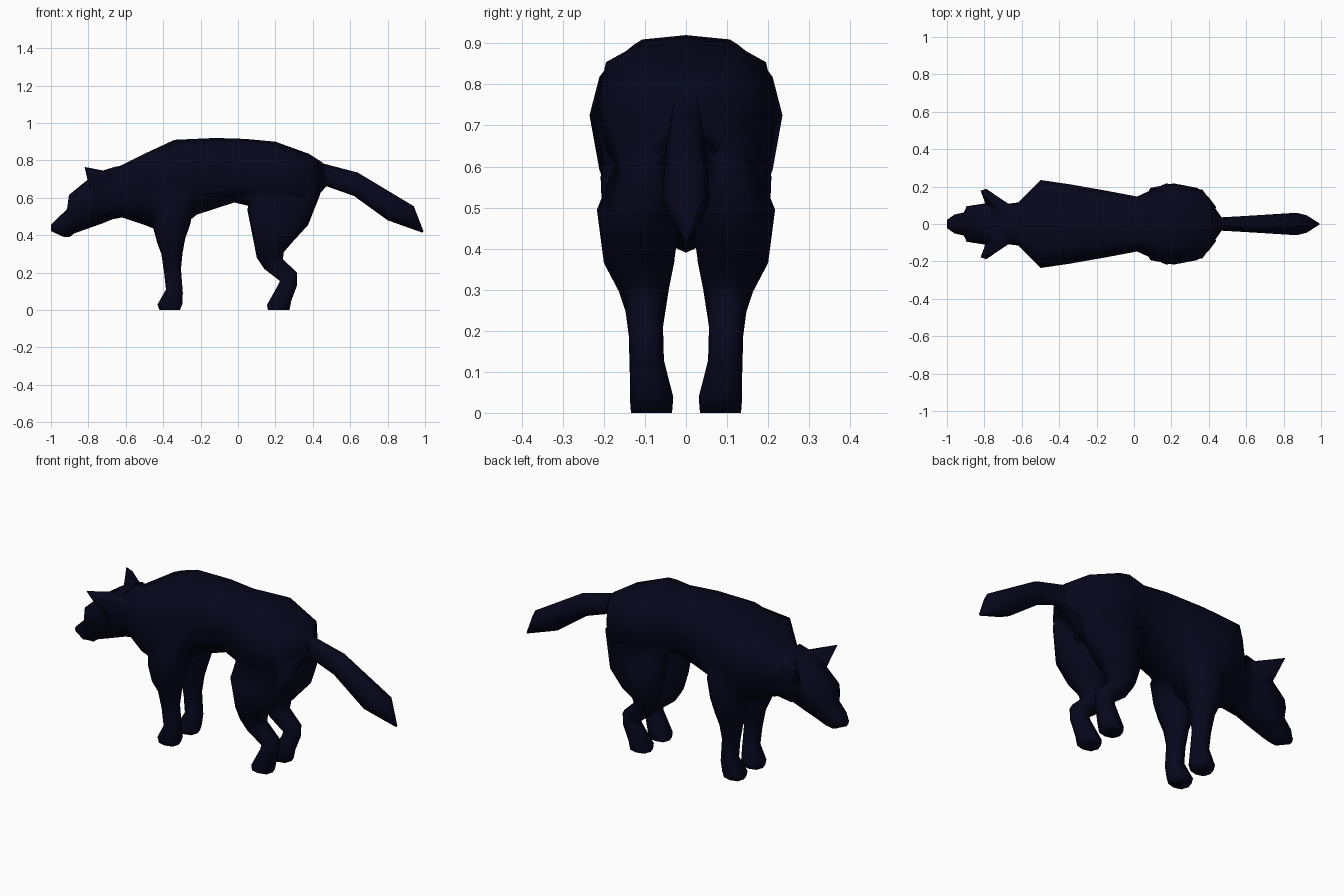
import bpy, bmesh
from math import sin, cos, pi, radians, copysign
from mathutils import Vector

cube = bpy.data.objects.get("Cube")
if cube:
    bpy.data.objects.remove(cube)

# Single dark fur colour
fur = bpy.data.materials.new("midnight_fur")
fur.use_nodes = True
fur.diffuse_color = (0.002, 0.002, 0.012, 1)
fur.node_tree.nodes["Principled BSDF"].inputs["Base Color"].default_value = fur.diffuse_color


def activate(obj):
    bpy.ops.object.select_all(action='DESELECT')
    obj.select_set(True)
    bpy.context.view_layer.objects.active = obj


def finish(name, bm, mirror):
    bmesh.ops.recalc_face_normals(bm, faces=bm.faces)
    mesh = bpy.data.meshes.new(name)
    bm.to_mesh(mesh)
    bm.free()
    mesh.materials.append(fur)
    obj = bpy.data.objects.new(name, mesh)
    bpy.context.collection.objects.link(obj)
    if mirror:
        mod = obj.modifiers.new("Mirror", 'MIRROR')
        mod.use_axis = (False, True, False)
    return obj


def power(v):
    return copysign(abs(v) ** 0.75, v)


def loft(name, sections, sides=8, lift=0.0, mirror=False):
    """Skin rounded rings; a section is (edge x, z), (opposite edge x, z), y centre,
    half width and optionally its own lift of the widest point."""
    bm = bmesh.new()
    rings = []
    for a, b, yc, hw, *own in sections:
        up = own[0] if own else lift
        a, b = Vector((a[0], yc, a[1])), Vector((b[0], yc, b[1]))
        mid, half = (a + b) / 2, (a - b) / 2
        ring = []
        for i in range(sides):
            t = 2 * pi * i / sides
            p = mid + half * (power(sin(t)) + up * cos(t) ** 2)
            p.y += hw * power(cos(t))
            ring.append(bm.verts.new(p))
        rings.append(ring)
    for r, s in zip(rings, rings[1:]):
        for i in range(sides):
            j = (i + 1) % sides
            bm.faces.new((r[i], r[j], s[j], s[i]))
    bm.faces.new(rings[0])
    bm.faces.new(rings[-1])
    return finish(name, bm, mirror)


# Torso from neck to tail root
body = loft("body", [
    ((-.70, .75), (-.70, .48), 0, .105),
    ((-.62, .775), (-.62, .495), 0, .115),
    ((-.50, .835), (-.50, .455), 0, .235, .42),
    ((-.34, .91), (-.36, .40), 0, .213),
    ((-.12, .92), (-.22, .51), 0, .18),
    ((.04, .915), (-.02, .575), 0, .147),
    ((.20, .90), (.13, .54), 0, .217),
    ((.38, .835), (.35, .52), 0, .183, .1),
    ((.45, .79), (.475, .665), 0, .04),
], sides=12, lift=.2)

# Head with brow step and tapered muzzle
head = loft("head", [
    ((-.65, .768), (-.66, .49), 0, .11),
    ((-.725, .745), (-.72, .465), 0, .113),
    ((-.80, .70), (-.79, .44), 0, .11),
    ((-.904, .615), (-.875, .41), 0, .095),
    ((-.914, .54), (-.90, .39), 0, .062),
    ((-.975, .48), (-.93, .39), 0, .05),
    ((-1.0, .455), (-1.0, .422), 0, .022),
], lift=.35)

# Broad pointed ears
bm = bmesh.new()
for co in [(-.795, .11, .65), (-.66, .10, .72), (-.70, .05, .742),
           (-.73, .105, .63), (-.82, .178, .765), (-.79, .188, .745)]:
    bm.verts.new(co)
bmesh.ops.convex_hull(bm, input=bm.verts)
ears = finish("ears", bm, True)

# Hanging tail
tail = loft("tail", [
    ((.43, .79), (.45, .67), 0, .034),
    ((.64, .735), (.62, .61), 0, .045),
    ((.94, .555), (.80, .48), 0, .06),
    ((.992, .42), (.985, .414), 0, .004),
])

# Front legs, shoulders sunk into the chest
front_legs = loft("front_legs", [
    ((-.43, .70), (-.28, .70), .12, .065),
    ((-.46, .58), (-.235, .57), .12, .088),
    ((-.455, .445), (-.255, .46), .113, .09),
    ((-.432, .36), (-.283, .38), .11, .082),
    ((-.41, .30), (-.297, .30), .10, .058),
    ((-.395, .20), (-.305, .22), .098, .042),
    ((-.385, .11), (-.295, .09), .095, .042),
    ((-.43, .03), (-.298, .03), .084, .052),
    ((-.42, 0), (-.31, 0), .084, .05),
], mirror=True)

# Hind legs with thigh, hock and paw
hind_legs = loft("hind_legs", [
    ((.12, .76), (.36, .74), .09, .07),
    ((.07, .64), (.44, .62), .09, .072),
    ((.05, .535), (.375, .455), .113, .104),
    ((.085, .36), (.297, .37), .115, .085),
    ((.10, .28), (.245, .31), .105, .058),
    ((.14, .22), (.24, .272), .10, .047),
    ((.225, .155), (.315, .20), .098, .04),
    ((.215, .135), (.315, .13), .095, .04),
    ((.155, .027), (.285, .05), .084, .053),
    ((.16, 0), (.275, 0), .084, .05),
], mirror=True)

# Weld every part into one continuous skin
for part in (head, ears, tail, front_legs, hind_legs):
    activate(body)
    union = body.modifiers.new("Union", 'BOOLEAN')
    union.operation = 'UNION'
    union.solver = 'EXACT'
    union.object = part
    bpy.ops.object.modifier_apply(modifier=union.name)
    bpy.data.objects.remove(part)
bpy.ops.object.shade_smooth_by_angle(angle=radians(80))
